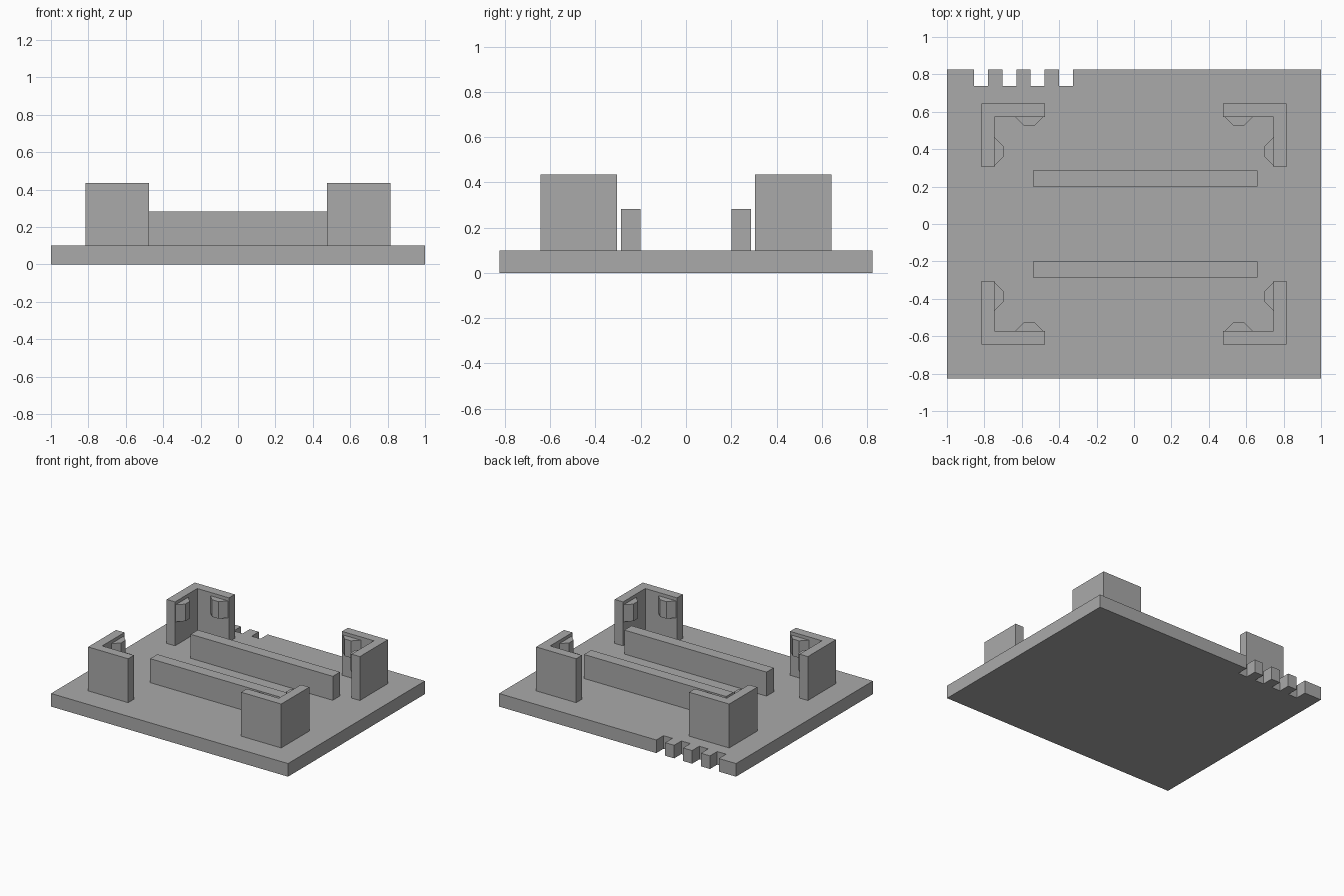
import bpy
import bmesh

cube = bpy.data.objects.get("Cube")
if cube:
    bpy.data.objects.remove(cube, do_unlink=True)

grey = bpy.data.materials.new("plain grey")
grey.use_nodes = True
colour = (0.4, 0.4, 0.4, 1)
grey.diffuse_color = colour
grey.node_tree.nodes["Principled BSDF"].inputs["Base Color"].default_value = colour


def extrude(name, outline, z0, z1):
    """Raise a flat outline into a solid between two heights."""
    bm = bmesh.new()
    face = bm.faces.new([bm.verts.new((x, y, z0)) for x, y in outline])
    result = bmesh.ops.extrude_face_region(bm, geom=[face], use_keep_orig=True)
    top = [g for g in result["geom"] if isinstance(g, bmesh.types.BMVert)]
    bmesh.ops.translate(bm, verts=top, vec=(0, 0, z1 - z0))
    bmesh.ops.recalc_face_normals(bm, faces=bm.faces)
    mesh = bpy.data.meshes.new(name)
    bm.to_mesh(mesh)
    bm.free()
    mesh.materials.append(grey)
    obj = bpy.data.objects.new(name, mesh)
    bpy.context.collection.objects.link(obj)
    return obj


# Base plate with four cable notches in the back edge
HALF_Y, BASE_Z = 0.825, 0.10
plate = [(1, HALF_Y), (1, -HALF_Y), (-1, -HALF_Y), (-1, HALF_Y)]
for i in range(4):
    a = -0.855 + i * 0.151
    b = a + 0.075
    plate += [(a, HALF_Y), (a, 0.738), (b, 0.738), (b, HALF_Y)]
extrude("base_plate", plate, 0, BASE_Z)

# Two long support rails
for side, s in (("front", -1), ("back", 1)):
    y0, y1 = s * 0.2, s * 0.287
    extrude(side + "_rail", [(-0.54, y0), (0.66, y0), (0.66, y1), (-0.54, y1)],
            BASE_Z, 0.283)

# Corner brackets, each with a retaining clip on both inner walls
OX, OY, LEG, WALL = 0.815, 0.643, 0.338, 0.07
ix, iy = OX - WALL, OY - WALL
bracket = [(OX, OY), (OX - LEG, OY), (OX - LEG, iy), (ix, iy),
           (ix, OY - LEG), (OX, OY - LEG)]
clip = [(-0.075, 0), (-0.027, 0.048), (0.027, 0.048), (0.075, 0)]
clip_x = [(0.56 + t, iy - d) for t, d in clip]
clip_y = [(ix - d, 0.388 + t) for t, d in clip]
for end, sy in (("front", -1), ("back", 1)):
    for side, sx in (("right", -1), ("left", 1)):
        corner = end + "_" + side
        for part, shape, z0, z1 in (("bracket", bracket, BASE_Z, 0.435),
                                    ("end_clip", clip_x, 0.28, 0.41),
                                    ("side_clip", clip_y, 0.28, 0.41)):
            extrude(corner + "_" + part, [(sx * x, sy * y) for x, y in shape], z0, z1)
